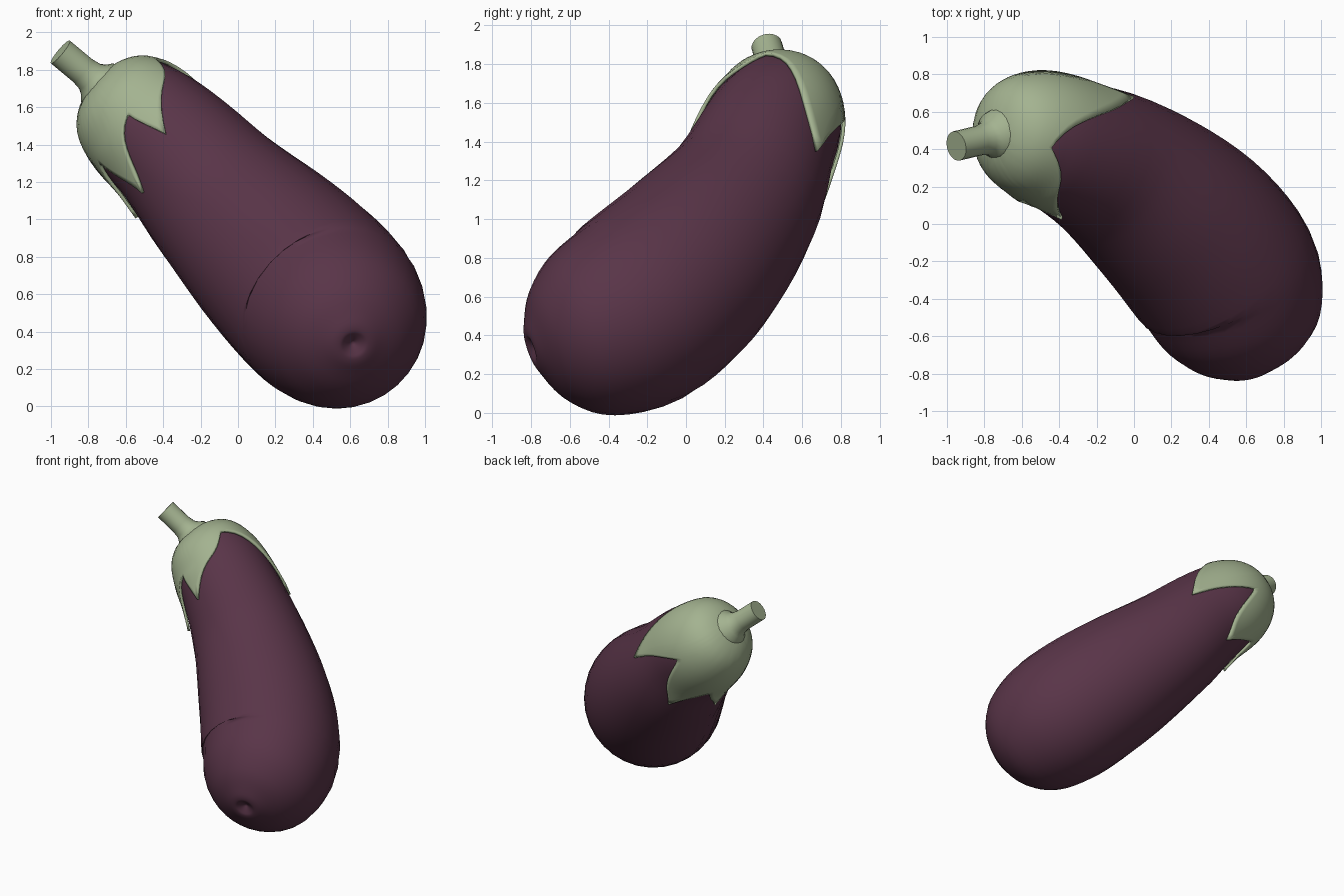
import bpy, bmesh, math
from mathutils import Vector

if "Cube" in bpy.data.objects:
    bpy.data.objects.remove(bpy.data.objects["Cube"])

# Curved centre line: (distance along, point), from stem end to blossom end
SPINE = [(0.0, (-.75, .47, 1.735)), (.30, (-.53, .47, 1.54)), (.57, (-.33, .40, 1.365)),
         (.95, (-.09, .28, 1.10)), (1.36, (.17, .08, .84)), (1.73, (.38, -.13, .63)),
         (2.0, (.51, -.33, .49)), (2.51, (.62, -.80, .33))]
# Body profile: (distance along, radius), ending in a small dimple
PROFILE = [(0, 0), (.03, .15), (.12, .265), (.30, .335), (.57, .37), (.95, .425), (1.36, .487),
           (1.72, .515), (2.0, .505), (2.25, .435), (2.41, .30), (2.49, .15),
           (2.51, .085), (2.50, .05), (2.47, 0)]
# Calyx edge: (angle, distance along), alternating valley and tip
CALYX = [(14, .16), (70, .58), (90, .28), (117, .71), (145, .33), (168, .69),
         (195, .40), (222, .70), (265, .30), (287, .71), (374, .16)]


def spline(knots, t):
    """Smooth curve through (parameter, point) knots."""
    n = len(knots)
    i = max([k for k in range(n - 1) if knots[k][0] <= t] or [0])

    def slope(k):
        a, b = knots[max(k - 1, 0)], knots[min(k + 1, n - 1)]
        return (b[1] - a[1]) / (b[0] - a[0])
    (t0, p0), (t1, p1) = knots[i], knots[i + 1]
    h = t1 - t0
    u = (t - t0) / h
    return (p0 * (2*u**3 - 3*u*u + 1) + slope(i) * h * (u**3 - 2*u*u + u)
            + p1 * (3*u*u - 2*u**3) + slope(i + 1) * h * (u**3 - u*u))


spine = [(s, Vector(p)) for s, p in SPINE]
prof_knots = [(i, Vector((s, r, 0))) for i, (s, r) in enumerate(PROFILE)]
STEPS = 4
profile = [spline(prof_knots, i / STEPS) for i in range((len(PROFILE) - 1) * STEPS + 1)]


def radius_at(s):
    for a, b in zip(profile, profile[1:]):
        if a.x <= s <= b.x and b.x > a.x:
            return a.y + (b.y - a.y) * (s - a.x) / (b.x - a.x)
    return 0.0


def around(centre, tangent, r, ang):
    t = tangent.normalized()
    e1 = (Vector((0, 0, 1)) - t * t.z).normalized()
    e2 = t.cross(e1)
    return centre + (e1 * math.cos(ang) + e2 * math.sin(ang)) * r


def on_body(s, r, ang):
    s = min(max(s, 0.0), 2.51)
    a, b = max(s - .01, 0), min(s + .01, 2.51)
    return around(spline(spine, s), spline(spine, b) - spline(spine, a), r, ang)


def make_object(name, rings, mat, cap=False, closed=True, angle=40):
    """Bridge rings of points into a tube."""
    bm = bmesh.new()
    rows = [[bm.verts.new(p) for p in ring] for ring in rings]
    n = len(rows[0])
    for a, b in zip(rows, rows[1:]):
        for j in range(n):
            k = (j + 1) % n
            bm.faces.new((a[j], a[k], b[k], b[j]))
    if cap:
        bm.faces.new(rows[0])
        bm.faces.new(rows[-1])
    if closed:
        bmesh.ops.remove_doubles(bm, verts=bm.verts, dist=1e-4)
        bmesh.ops.recalc_face_normals(bm, faces=bm.faces)
    me = bpy.data.meshes.new(name)
    bm.to_mesh(me)
    bm.free()
    ob = bpy.data.objects.new(name, me)
    bpy.context.collection.objects.link(ob)
    me.materials.append(mat)
    bpy.ops.object.select_all(action='DESELECT')
    ob.select_set(True)
    bpy.context.view_layer.objects.active = ob
    bpy.ops.object.shade_smooth_by_angle(angle=math.radians(angle))
    return ob


def material(name, rgb):
    m = bpy.data.materials.new(name)
    m.diffuse_color = (*rgb, 1)
    m.use_nodes = True
    m.node_tree.nodes["Principled BSDF"].inputs["Base Color"].default_value = m.diffuse_color
    return m


purple = material("purple_skin", (.10, .035, .065))
green = material("pale_green", (.37, .45, .28))


def circle(n):
    return [2 * math.pi * j / n for j in range(n)]


# Body
make_object("body", [[on_body(p.x, max(p.y, 0), a) for a in circle(32)] for p in profile],
            purple, angle=60)

# Calyx: pointed leaf collar hugging the body
edge = []
for (a0, s0), (a1, s1) in zip(CALYX, CALYX[1:]):
    for j in range(10):
        u = j / 10
        low, high, f = (s0, s1, u) if s1 > s0 else (s1, s0, 1 - u)
        edge.append((math.radians(a0 + (a1 - a0) * u), low + (high - low) * f ** 1.3))
ROWS = 14
rings = []
for k in range(ROWS + 1):
    ring = []
    for ang, length in edge:
        s = .004 + (length - .004) * (k / ROWS) ** 1.5
        ring.append(on_body(s, radius_at(s) + .003, ang))
    rings.append(ring)
calyx = make_object("calyx", rings, green, closed=False, angle=50)
thick = calyx.modifiers.new("thickness", 'SOLIDIFY')
thick.thickness = .018
thick.offset = 1

# Stem: short stalk flaring into the calyx
base, tip = Vector((-.71, .475, 1.695)), Vector((-.95, .417, 1.895))
stalk = [(0, .15), (.17, .135), (.25, .105), (.34, .088), (.5, .08), (1, .08)]
make_object("stem", [[around(base.lerp(tip, f), tip - base, r, a) for a in circle(20)]
                     for f, r in stalk], green, cap=True)
